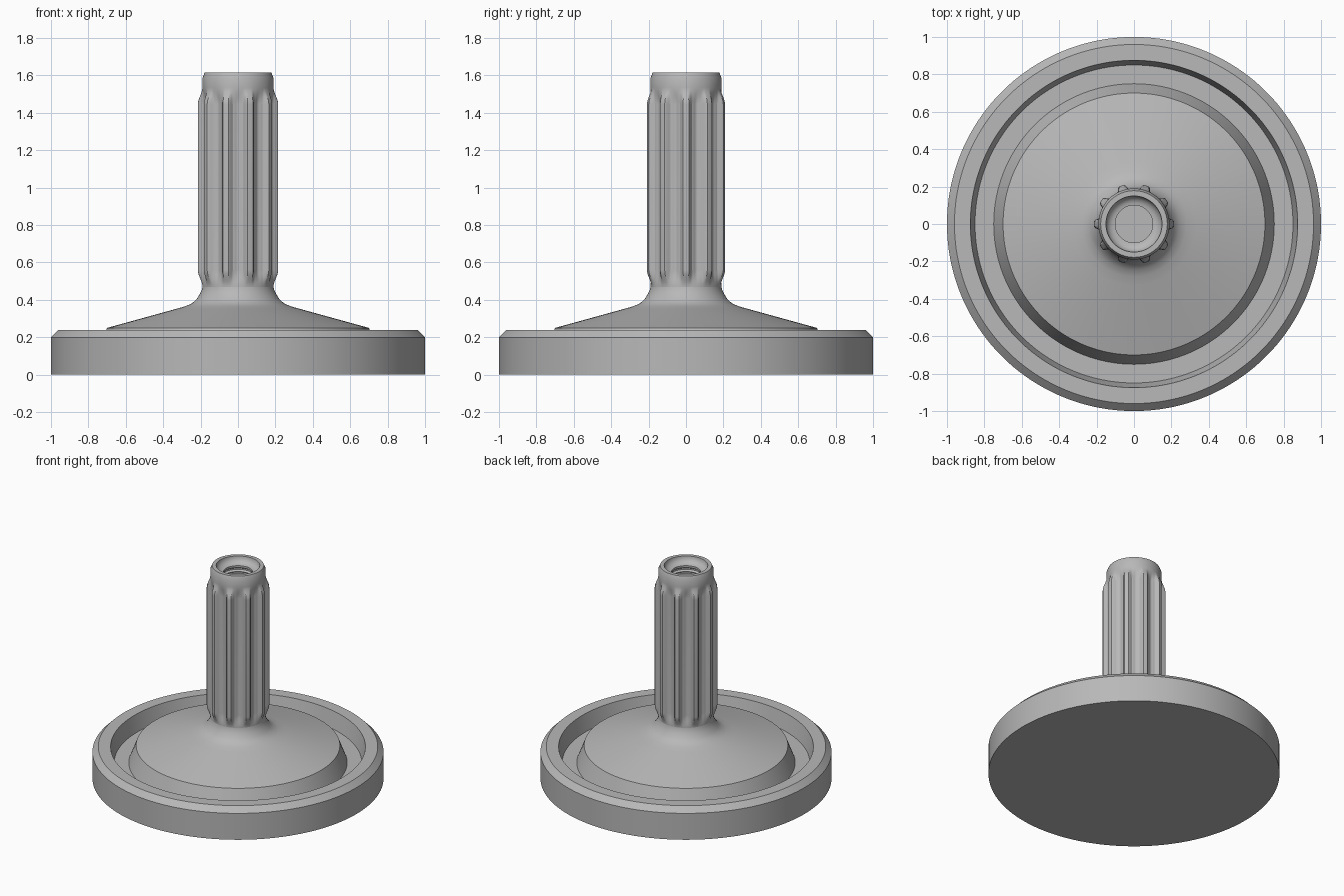
import bpy, bmesh, math

cube = bpy.data.objects.get("Cube")
if cube:
    bpy.data.objects.remove(cube, do_unlink=True)

grey = bpy.data.materials.new("satin_grey")
grey.use_nodes = True
colour = (0.48, 0.48, 0.48, 1)
grey.diffuse_color = colour
grey.node_tree.nodes["Principled BSDF"].inputs["Base Color"].default_value = colour

SEGMENTS = 180
RIBS = 10
NECK = 0.19


def lerp(a, b, t):
    return a + (b - a) * t


def smooth(t):
    t = min(max(t, 0), 1)
    return t * t * (3 - 2 * t)


def lathe(name, profile, radius=lambda r, z, a: r):
    """Turn an (r, z) profile round z; radius() may vary r with the angle."""
    bm = bmesh.new()
    rings = []
    for r, z in profile:
        ring = []
        for i in range(SEGMENTS):
            a = math.tau * i / SEGMENTS
            q = radius(r, z, a)
            ring.append(bm.verts.new((q * math.cos(a), q * math.sin(a), z)))
        rings.append(ring)
    for low, high in zip(rings, rings[1:]):
        for i in range(SEGMENTS):
            j = (i + 1) % SEGMENTS
            bm.faces.new((low[i], low[j], high[j], high[i]))
    # Flat discs close any end that is not shared with another part
    bmesh.ops.remove_doubles(bm, verts=bm.verts, dist=1e-5)
    mesh = bpy.data.meshes.new(name)
    bm.to_mesh(mesh)
    bm.free()
    mesh.materials.append(grey)
    obj = bpy.data.objects.new(name, mesh)
    bpy.context.collection.objects.link(obj)
    bpy.ops.object.select_all(action='DESELECT')
    obj.select_set(True)
    bpy.context.view_layer.objects.active = obj
    bpy.ops.object.shade_smooth_by_angle(angle=math.radians(25))
    return obj


def rib_radius(a):
    """Cross-section of the grip: raised ribs with hollow flutes between."""
    pitch = 360 / RIBS
    d = abs((math.degrees(a) + pitch / 2) % pitch - pitch / 2)
    if d <= 5:
        return 0.215
    if d <= 9:
        return lerp(0.215, 0.188, (d - 5) / 4)
    return lerp(0.188, 0.178, smooth((d - 9) / 9))


def stem_radius(r, z, a):
    """Blend the round neck into the ribbed section at both ends."""
    if r < NECK - 1e-6:
        return r
    blend = smooth((z - 0.47) / 0.09) * smooth((1.535 - z) / 0.09)
    return lerp(r, rib_radius(a), blend)


# Round foot: flat underside, chamfered rim, open channel, shallow cone, fillet
lathe("base", [
    (0, 0), (1, 0), (1, 0.2), (0.96, 0.24), (0.875, 0.24),
    (0.85, 0.12), (0.75, 0.12), (0.70, 0.25),
    (0.33, 0.352), (0.28, 0.366), (0.245, 0.382), (0.22, 0.405),
    (0.202, 0.435), (0.193, 0.455), (NECK, 0.47)])

# Ribbed stem with a chamfered collar and a countersunk, grooved blind hole
lower = [(NECK, 0.47 + 0.01 * i) for i in range(10)]
upper = [(NECK, 1.445 + 0.01 * i) for i in range(10)]
collar = [(NECK, 1.585), (0.178, 1.615), (0.15, 1.615)]
funnel = [(0.10 + 0.05 * math.cos(t), 1.565 + 0.05 * (1 - math.sin(t)))
          for t in (math.pi / 2 * k / 6 for k in range(1, 7))]
grooves = []
for k in range(3):
    z = 1.55 - 0.03 * k
    grooves += [(0.10, z), (0.115, z - 0.01), (0.115, z - 0.02)]
hole = grooves + [(0.10, 1.46), (0, 1.46)]
lathe("ribbed_stem", lower + upper + collar + funnel + hole, stem_radius)
